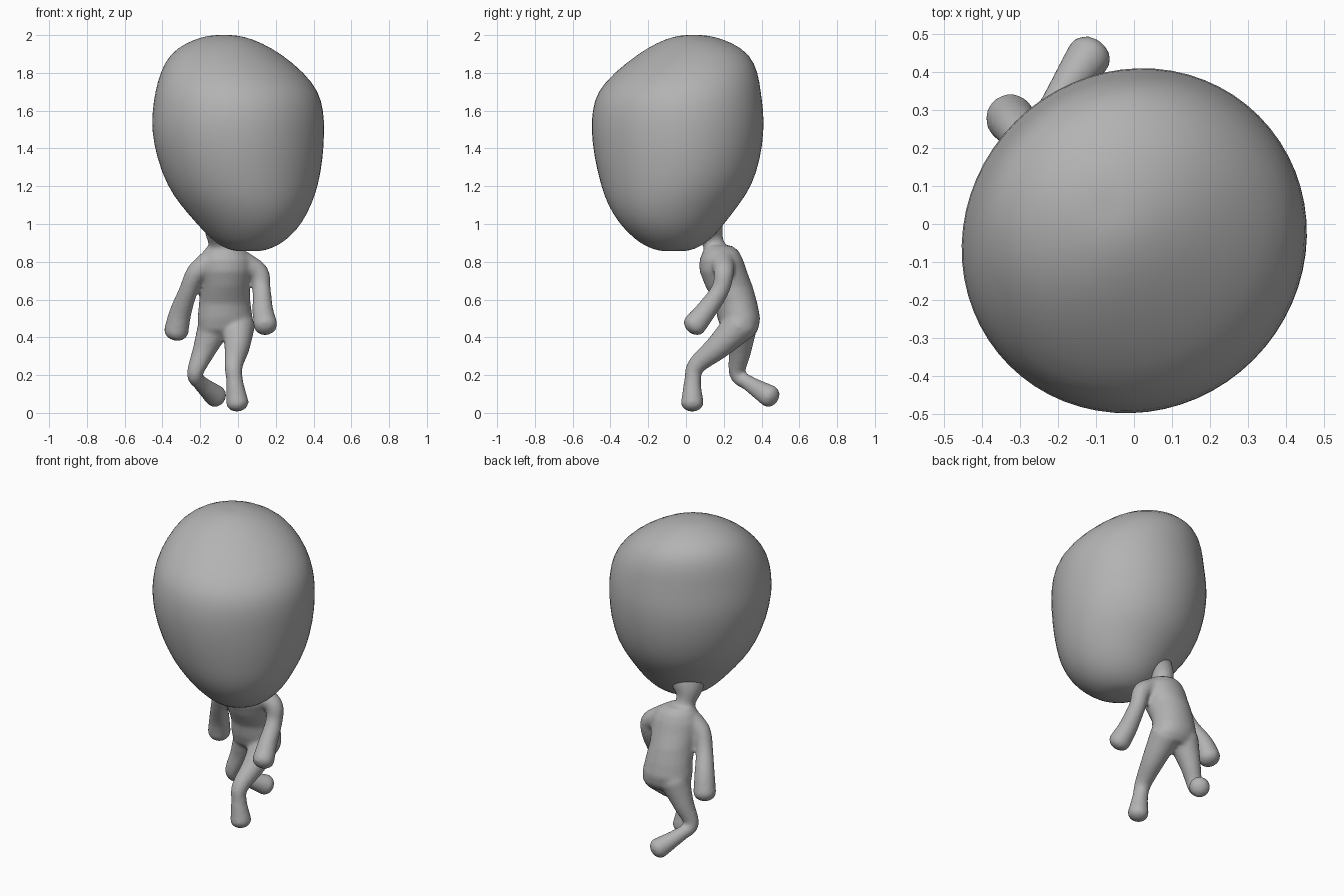
import bpy, bmesh, math
from mathutils import Vector

cube = bpy.data.objects.get("Cube")
if cube:
    bpy.data.objects.remove(cube, do_unlink=True)

mat = bpy.data.materials.new("plain grey")
mat.use_nodes = True
GREY = (0.45, 0.45, 0.45, 1)
mat.diffuse_color = GREY
mat.node_tree.nodes["Principled BSDF"].inputs["Base Color"].default_value = GREY


def loft(bm, rings):
    """Skin a list of closed rings of points, fanning both ends shut."""
    loops = [[bm.verts.new(p) for p in ring] for ring in rings]
    n = len(loops[0])
    for a, b in zip(loops, loops[1:]):
        for i in range(n):
            j = (i + 1) % n
            bm.faces.new((a[i], a[j], b[j], b[i]))
    for loop in (loops[0], loops[-1]):
        tip = bm.verts.new(sum((v.co for v in loop), Vector()) / n)
        for i in range(n):
            bm.faces.new((loop[i], loop[(i + 1) % n], tip))


def finish(bm, name):
    bmesh.ops.recalc_face_normals(bm, faces=bm.faces)
    mesh = bpy.data.meshes.new(name)
    bm.to_mesh(mesh)
    bm.free()
    for face in mesh.polygons:
        face.use_smooth = True
    mesh.materials.append(mat)
    obj = bpy.data.objects.new(name, mesh)
    bpy.context.collection.objects.link(obj)
    return obj


def ellipse(center, u, v, n=24):
    return [center + u * math.cos(t) + v * math.sin(t)
            for t in (2 * math.pi * i / n for i in range(n))]


def limb(bm, points):
    """Blunt-ended tube through (x, y, z, radius) points, gently curved."""
    pts = [Vector(p) for p in points]
    pts = [2 * pts[0] - pts[1]] + pts + [2 * pts[-1] - pts[-2]]
    path = []
    for p0, p1, p2, p3 in zip(pts, pts[1:], pts[2:], pts[3:]):
        for k in range(6):
            t = k / 6
            path.append(0.5 * (2 * p1 + (p2 - p0) * t
                               + (2 * p0 - 5 * p1 + 4 * p2 - p3) * t ** 2
                               + (3 * p1 - p0 - 3 * p2 + p3) * t ** 3))
    path.append(pts[-2])
    spots = [(p.xyz, p.w) for p in path]
    # domed ends, flatter than a hemisphere
    start, end = spots[0], spots[-1]
    d0 = (start[0] - spots[1][0]).normalized()
    d1 = (end[0] - spots[-2][0]).normalized()
    dome = [(0.75 * math.sin(a), math.cos(a)) for a in (0.4, 0.8, 1.15, 1.4)]
    spots = ([(start[0] + d0 * start[1] * s, start[1] * c) for s, c in reversed(dome)]
             + spots + [(end[0] + d1 * end[1] * s, end[1] * c) for s, c in dome])
    rings = []
    u = Vector((1, 0.1, 0))
    for i, (p, r) in enumerate(spots):
        d = (spots[min(i + 1, len(spots) - 1)][0] - spots[max(i - 1, 0)][0]).normalized()
        u = (u - d * u.dot(d)).normalized()
        rings.append(ellipse(p, u * r, d.cross(u) * r, 16))
    loft(bm, rings)


# Head: stacked ellipses turned towards the face (z, x, y, radius, width ratio)
forward = Vector((1, -1, 0)).normalized()
side = Vector((1, 1, 0)).normalized()
head_rings = [
    (0.856, 0.055, -0.065, 0.06, 0.95), (0.867, 0.055, -0.065, 0.115, 0.95),
    (0.9, 0.06, -0.07, 0.175, 0.95), (0.94, 0.06, -0.07, 0.222, 0.95),
    (1.0, 0.06, -0.075, 0.278, 0.96), (1.1, 0.042, -0.068, 0.348, 0.98),
    (1.2, 0.025, -0.05, 0.401, 1.01), (1.35, 0.01, -0.045, 0.443, 1.04),
    (1.5, 0, -0.045, 0.46, 1.05), (1.6, 0, -0.043, 0.455, 1.05),
    (1.7, -0.005, -0.038, 0.436, 1.06), (1.8, -0.03, 0, 0.384, 1.08),
    (1.9, -0.066, 0.042, 0.298, 1.1), (1.96, -0.075, 0.045, 0.2, 1.08),
    (1.992, -0.075, 0.042, 0.11, 1), (2.0, -0.075, 0.04, 0.05, 1)]
bm = bmesh.new()
loft(bm, [ellipse(Vector((x, y, z)), forward * r / math.sqrt(q), side * r * math.sqrt(q), 32)
          for z, x, y, r, q in head_rings])
head = finish(bm, "head")
head.modifiers.new("smooth", "SUBSURF").levels = 1

# Body: torso, neck and limbs fused into one skin
bm = bmesh.new()
torso = [(0.4, -0.06, 0.29, 0.11, 0.06), (0.44, -0.065, 0.285, 0.145, 0.095),
         (0.5, -0.068, 0.28, 0.148, 0.112), (0.58, -0.07, 0.265, 0.138, 0.112),
         (0.67, -0.07, 0.228, 0.133, 0.125), (0.75, -0.065, 0.197, 0.142, 0.125),
         (0.81, -0.065, 0.187, 0.14, 0.115), (0.855, -0.07, 0.185, 0.115, 0.095),
         (0.885, -0.085, 0.175, 0.075, 0.07)]
twist = Vector((1, 0.2, 0)).normalized()
across = Vector((-0.2, 1, 0)).normalized()
loft(bm, [ellipse(Vector((x, y, z)), twist * w, across * d) for z, x, y, w, d in torso])
# neck, flaring into the back of the head
limb(bm, [(-0.08, 0.18, 0.8, 0.07), (-0.1, 0.145, 0.9, 0.057),
          (-0.095, 0.115, 0.97, 0.088), (-0.05, 0.07, 1.06, 0.13)])
# left arm
limb(bm, [(0.03, 0.195, 0.79, 0.065), (0.11, 0.2, 0.74, 0.054), (0.125, 0.18, 0.65, 0.049),
          (0.132, 0.105, 0.54, 0.056), (0.146, 0.045, 0.465, 0.064)])
# right arm
limb(bm, [(-0.16, 0.16, 0.79, 0.065), (-0.222, 0.16, 0.74, 0.054), (-0.262, 0.19, 0.65, 0.05),
          (-0.305, 0.25, 0.53, 0.059), (-0.327, 0.28, 0.432, 0.066)])
# left leg
limb(bm, [(0.0, 0.28, 0.46, 0.09), (-0.005, 0.17, 0.35, 0.068), (-0.023, 0.055, 0.25, 0.049),
          (-0.018, 0.035, 0.17, 0.045), (-0.003, 0.033, 0.052, 0.061)])
# right leg
limb(bm, [(-0.125, 0.29, 0.46, 0.09), (-0.18, 0.285, 0.33, 0.062), (-0.228, 0.272, 0.205, 0.043),
          (-0.195, 0.335, 0.155, 0.042), (-0.118, 0.443, 0.088, 0.061)])
body = finish(bm, "body")
fuse = body.modifiers.new("fuse", "REMESH")
fuse.mode = 'VOXEL'
fuse.voxel_size = 0.011
fuse.use_smooth_shade = True
relax = body.modifiers.new("relax", "SMOOTH")
relax.factor = 0.5
relax.iterations = 8
